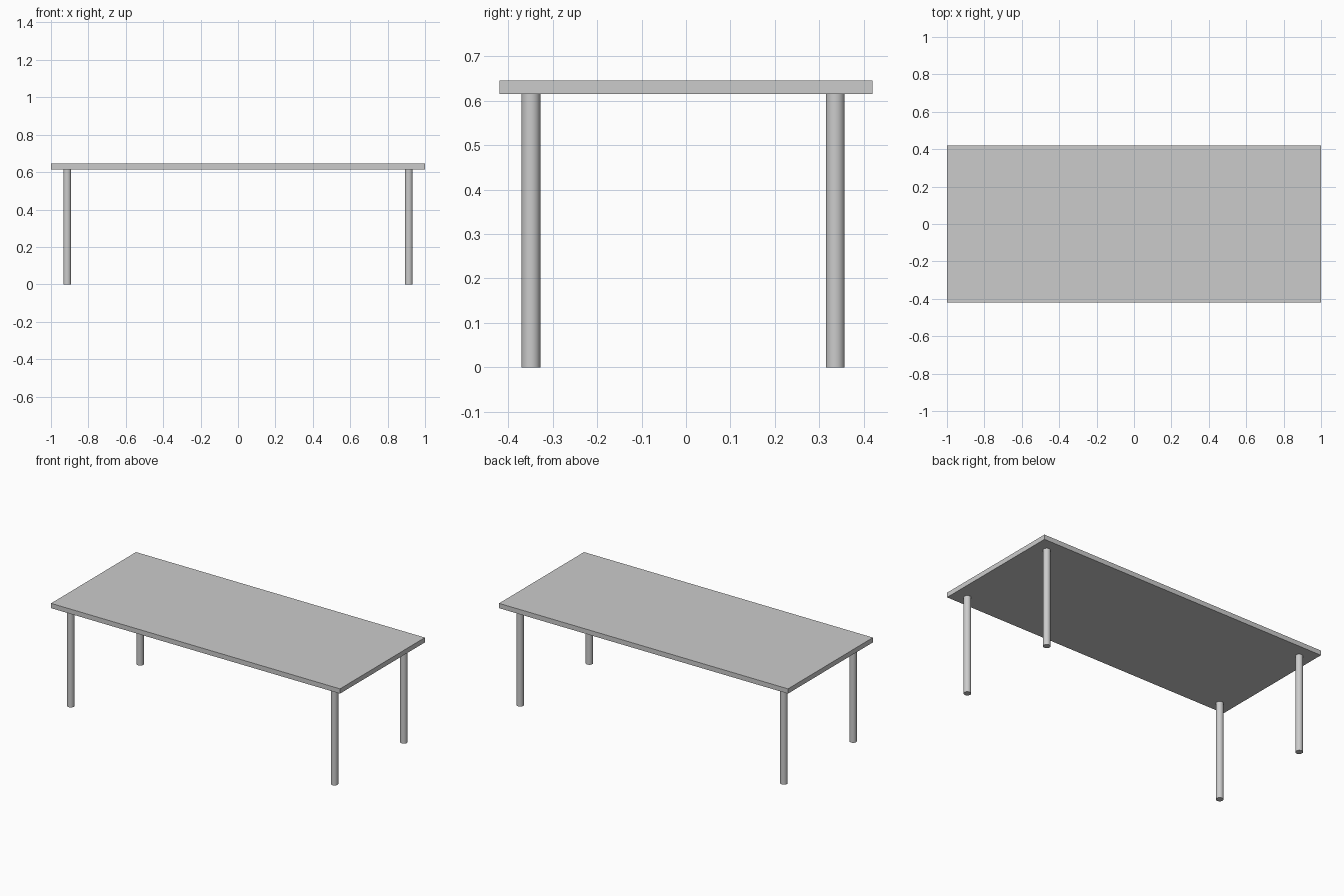
import bpy

if "Cube" in bpy.data.objects:
    bpy.data.objects.remove(bpy.data.objects["Cube"])

TOP_Z, UNDER_Z = 0.645, 0.615
LEG_R = 0.0213

# Table top slab
bpy.ops.mesh.primitive_cube_add(size=1, location=(0, 0, (TOP_Z + UNDER_Z) / 2))
top = bpy.context.object
top.name = "table_top"
top.scale = (2.0, 0.84, TOP_Z - UNDER_Z)
bpy.ops.object.transform_apply(location=False, rotation=False, scale=True)

# Four round legs, set slightly towards the front
for row, y in (("front", -0.349), ("back", 0.336)):
    for side, x in (("left", -0.913), ("right", 0.913)):
        bpy.ops.mesh.primitive_cylinder_add(
            vertices=32, radius=LEG_R, depth=UNDER_Z, location=(x, y, UNDER_Z / 2))
        leg = bpy.context.object
        leg.name = f"{row}_{side}_leg"
        bpy.ops.object.shade_smooth_by_angle()
